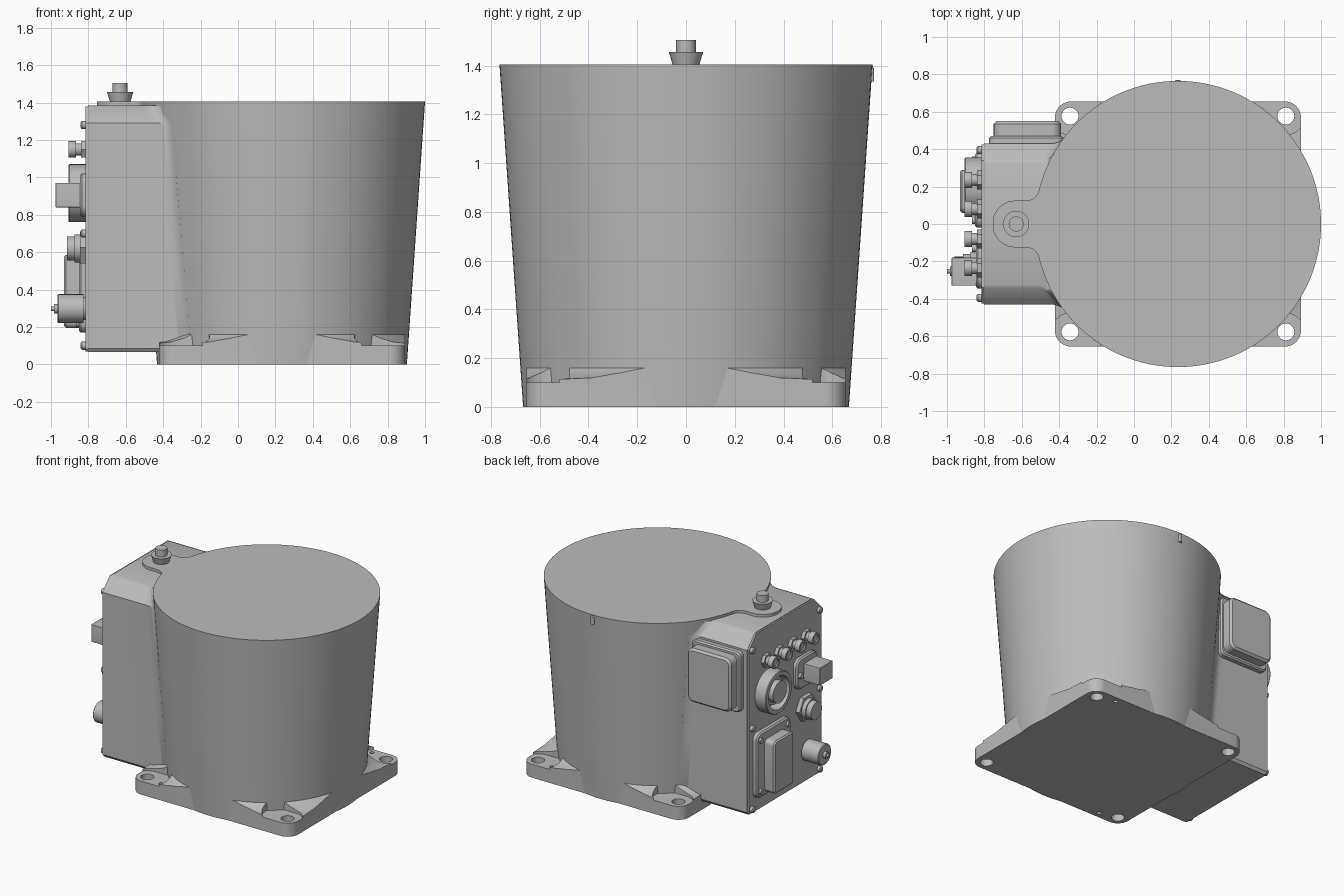
import bpy, bmesh
from math import pi, sin, cos, sqrt, atan2

cube = bpy.data.objects.get("Cube")
if cube:
    bpy.data.objects.remove(cube)

grey = bpy.data.materials.new("machine_grey")
grey.use_nodes = True
grey.diffuse_color = (0.5, 0.5, 0.5, 1)
grey.node_tree.nodes["Principled BSDF"].inputs["Base Color"].default_value = (0.5, 0.5, 0.5, 1)

CX = 0.235            # drum centre
TOP = 1.405           # drum height
PANEL = -0.815        # connector panel plane
parts = []


# Placements turn a flat outline (u, v) and a depth t into a point
def upward(x, y, z=0):
    return lambda u, v, t: (x + u, y + v, z + t)


def on_panel(y, z):
    return lambda u, v, t: (PANEL - t, y + u, z + v)


def on_back(x, z, y):
    return lambda u, v, t: (x + u, y + t, z + v)


def solid(name, layers, place):
    """Loft through (outline, depth) layers and cap both ends."""
    bm = bmesh.new()
    rings = [[bm.verts.new(place(u, v, t)) for u, v in outline] for outline, t in layers]
    for a, b in zip(rings, rings[1:]):
        for i in range(len(a)):
            j = (i + 1) % len(a)
            bm.faces.new((a[i], a[j], b[j], b[i]))
    bm.faces.new(rings[0])
    bm.faces.new(rings[-1])
    bmesh.ops.recalc_face_normals(bm, faces=bm.faces)
    mesh = bpy.data.meshes.new(name)
    bm.to_mesh(mesh)
    bm.free()
    mesh.materials.append(grey)
    ob = bpy.data.objects.new(name, mesh)
    bpy.context.collection.objects.link(ob)
    parts.append(ob)
    return ob


def circle(r, n=32):
    return [(r * cos(2 * pi * i / n), r * sin(2 * pi * i / n)) for i in range(n)]


def lathe(name, profile, place, n=32):
    return solid(name, [(circle(r, n), t) for r, t in profile], place)


def rounded(w, h, r, n=6):
    pts = []
    for k, (sx, sy) in enumerate(((1, 1), (-1, 1), (-1, -1), (1, -1))):
        for i in range(n + 1):
            a = (k + i / n) * pi / 2
            pts.append((sx * (w / 2 - r) + r * cos(a), sy * (h / 2 - r) + r * sin(a)))
    return pts


def slab(name, w, h, r, t0, t1, place, edge=0.01):
    return solid(name, [(rounded(w, h, r), t0), (rounded(w, h, r), t1 - edge),
                        (rounded(w - 2 * edge, h - 2 * edge, max(r - edge, 0.002)), t1)], place)


def boolean(ob, tool, operation):
    mod = ob.modifiers.new("cut", 'BOOLEAN')
    mod.object, mod.operation, mod.solver = tool, operation, 'EXACT'
    bpy.context.view_layer.objects.active = ob
    bpy.ops.object.modifier_apply(modifier=mod.name)
    parts.remove(tool)
    bpy.data.objects.remove(tool)


def drum_radius(z):
    return 0.668 + (0.765 - 0.668) * z / TOP


def blended(x0, h, f, z, end=0.0, n=10):
    """Outline running from x0 into the drum, with fillets of radius f."""
    r = drum_radius(z)
    cx = CX - sqrt((r + f) ** 2 - (h + f) ** 2)
    stop = atan2(-(h + f), CX - cx)
    side = [(x0 + end - end * cos(a), h - end + end * sin(a))
            for a in (i / n * pi / 2 for i in range(n + 1))] if end else [(x0, h)]
    for i in range(n + 1):
        a = -pi / 2 + (stop + pi / 2) * i / n
        side.append((cx + f * cos(a), h + f + f * sin(a)))
    x, y = side[-1]
    side.append((x + 0.08, y - 0.02))
    mirrored = [(px, -py) for px, py in side if py > 1e-6]
    return side + mirrored[::-1]


# Tapered drum
lathe("drum", [(drum_radius(0), 0), (drum_radius(TOP), TOP)], upward(CX, 0), 128)
slab("drum_index_key", 0.03, 0.016, 0.007, 0, 0.065, upward(CX, 0.763, 1.335))

# Square mounting plate with a top that rises to the drum
plate = solid("mounting_plate", [(rounded(1.315, 1.31, 0.085, 10), t) for t in (0, 0.3)], upward(CX, 0))
slope = lathe("plate_slope", [(1.1, -0.1), (1.1, 0.11), (0.82, 0.115), (0.76, 0.12),
                              (0.71, 0.14), (0.67, 0.165), (0.63, 0.21)], upward(CX, 0), 128)
boolean(plate, slope, 'INTERSECT')
for sx in (-1, 1):
    for sy in (-1, 1):
        hx, hy = CX + sx * 0.577, sy * 0.577
        face = solid("spotface_cutter", [(rounded(0.29, 0.2, 0.099), t) for t in (0.1, 0.4)],
                     upward(hx - sx * 0.045, hy))
        boolean(plate, face, 'DIFFERENCE')
        boolean(plate, lathe("bolt_cutter", [(0.045, -0.1), (0.045, 0.4)], upward(hx, hy)), 'DIFFERENCE')
for s in (-1, 1):
    pin = lathe("pin_cutter", [(0.015, -0.1), (0.015, 0.4)], upward(CX + s * 0.44, s * 0.61))
    boolean(plate, pin, 'DIFFERENCE')

# Connector housing blended into the drum
body = [(0.415, 0.065), (0.43, 0.085), (0.43, 0.5), (0.43, 0.9), (0.43, 1.29), (0.345, 1.378), (0.325, 1.385)]
solid("connector_housing", [(blended(-0.803, h, 0.12, z), z) for h, z in body], upward(0, 0))
cover = [(-0.415, 0.07), (0.415, 0.07), (0.425, 0.08), (0.425, 1.29), (0.34, 1.38),
         (-0.34, 1.38), (-0.425, 1.29), (-0.425, 0.08)]
solid("housing_cover", [(cover, -0.02), (cover, 0)], on_panel(0, 0))

# Raised tongue and stepped plug on top
solid("top_tongue", [(blended(-0.755, 0.125, 0.07, z, 0.12), z) for z in (1.32, TOP)], upward(0, 0))
lathe("top_plug", [(0.055, 0), (0.07, 0.05), (0.04, 0.05), (0.04, 0.1)], upward(-0.63, 0, TOP))

# Box on the back side
slab("side_box_flange", 0.4, 0.45, 0.04, -0.03, 0.03, on_back(-0.575, 1.05, 0.44))
slab("side_box", 0.36, 0.4, 0.05, 0, 0.11, on_back(-0.57, 1.05, 0.44), 0.015)

# Cover screws around the panel
for y in (-0.395, 0.395):
    for z in (0.1, 0.7, 1.305 if abs(y) < 0.36 else 1.28):
        lathe("cover_screw", [(0.022, 0), (0.022, 0.02), (0.014, 0.026)], on_panel(y, z), 16)

# Row of four small sockets
for y in (-0.235, -0.08, 0.08, 0.235):
    lathe("small_socket_nut", [(0.05, 0), (0.05, 0.025)], on_panel(y, 1.15), 6)
    lathe("small_socket", [(0.032, 0.02), (0.032, 0.05), (0.043, 0.05), (0.043, 0.09),
                           (0.03, 0.09), (0.03, 0.08)], on_panel(y, 1.15), 24)

# Large round socket with a collar
lathe("large_socket_collar", [(0.155, 0), (0.155, 0.085), (0.15, 0.09), (0.122, 0.09), (0.122, 0.015)],
      on_panel(0.2, 0.915), 48)
lathe("large_socket_plug", [(0.1, 0.01), (0.1, 0.05), (0.08, 0.05), (0.08, 0.09)], on_panel(0.19, 0.915))

# Hatch with flange and corner screws
slab("hatch_flange", 0.4, 0.48, 0.05, 0, 0.035, on_panel(0.18, 0.41))
slab("hatch_box", 0.23, 0.39, 0.03, 0.03, 0.115, on_panel(0.175, 0.39))
for sy in (-1, 1):
    for sz in (-1, 1):
        lathe("hatch_screw", [(0.02, 0.03), (0.02, 0.05)], on_panel(0.18 + sy * 0.16, 0.41 + sz * 0.19), 16)

# Square block connector
slab("block_flange", 0.25, 0.23, 0.06, 0, 0.03, on_panel(-0.22, 0.905))
slab("block_connector", 0.15, 0.13, 0.004, 0, 0.16, on_panel(-0.255, 0.905), 0.002)
lathe("block_lever", [(0.02, 0.02), (0.02, 0.05)], on_panel(-0.13, 0.9), 16)

# Round connector with hex nut
lathe("round_connector_nut", [(0.1, 0), (0.1, 0.03)], on_panel(-0.225, 0.625), 6)
lathe("round_connector", [(0.075, 0.02), (0.075, 0.06), (0.065, 0.06), (0.065, 0.1)], on_panel(-0.225, 0.62))

# Valve with a pointed stem
lathe("valve", [(0.06, 0), (0.06, 0.01), (0.077, 0.01), (0.077, 0.145), (0.072, 0.15), (0.025, 0.15),
                (0.025, 0.17), (0.012, 0.17), (0.012, 0.185)], on_panel(-0.252, 0.298))

# Smooth curved sides, keep hard edges
bpy.ops.object.select_all(action='DESELECT')
for ob in parts:
    ob.select_set(True)
bpy.context.view_layer.objects.active = parts[0]
bpy.ops.object.shade_smooth_by_angle(angle=pi / 6)
